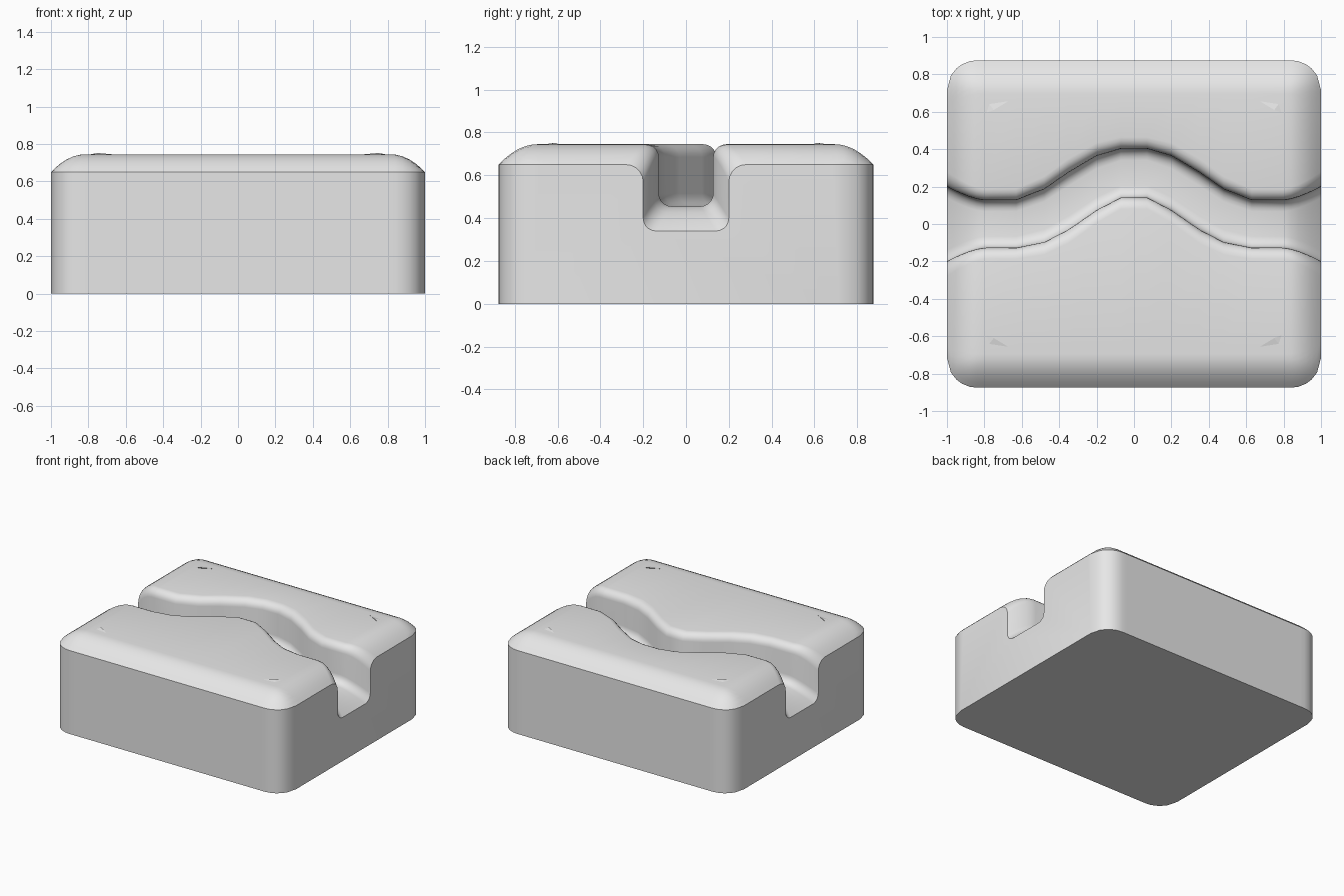
import bpy
import math

cube = bpy.data.objects.get("Cube")
if cube:
    bpy.data.objects.remove(cube, do_unlink=True)

HX, HY, CORNER = 1.0, 0.875, 0.16
RIM, TOP, BEVEL = 0.65, 0.745, 0.18

grey = bpy.data.materials.new("light_grey")
grey.use_nodes = True
colour = (0.8, 0.8, 0.8, 1)
grey.diffuse_color = colour
grey.node_tree.nodes["Principled BSDF"].inputs["Base Color"].default_value = colour


def make_object(name, verts, faces):
    mesh = bpy.data.meshes.new(name)
    mesh.from_pydata(verts, [], faces)
    mesh.materials.append(grey)
    obj = bpy.data.objects.new(name, mesh)
    bpy.context.collection.objects.link(obj)
    bpy.ops.object.select_all(action='DESELECT')
    obj.select_set(True)
    bpy.context.view_layer.objects.active = obj
    bpy.ops.object.mode_set(mode='EDIT')
    bpy.ops.mesh.select_all(action='SELECT')
    bpy.ops.mesh.normals_make_consistent(inside=False)
    bpy.ops.object.mode_set(mode='OBJECT')
    return obj


def top_height(x, y):
    """Height of the softly rounded top, by distance from the plan outline."""
    qx, qy = abs(x) - HX + CORNER, abs(y) - HY + CORNER
    sd = math.hypot(max(qx, 0), max(qy, 0)) + min(max(qx, qy), 0) - CORNER
    inset = max(0, min(1, -sd / BEVEL))
    return TOP - (TOP - RIM) * (1 - inset) ** 2


def half_section(x, side):
    """One side of the cross-section, from the outer foot to the groove floor."""
    over = max(0, abs(x) - HX + CORNER)
    edge = HY - CORNER + math.sqrt(max(0, CORNER ** 2 - over ** 2))
    flare = max(0, (abs(x) - 0.8) / 0.2) ** 1.5
    # winding groove path, widened where it runs diagonally
    k = math.pi / 0.65
    inside = abs(x) < 0.65
    centre = 0.14 * (1 + math.cos(k * x)) if inside else 0
    slope = 0.14 * k * math.sin(k * x) if inside else 0
    stretch = math.hypot(1, slope)
    width = 0.127 + 0.073 * flare
    floor = 0.455 - 0.115 * flare
    lip = 0.06 + 0.02 * flare
    fillet = 0.06

    pts = [(side * edge, 0)]
    for i in range(7):
        y = side * (edge - BEVEL * i / 6)
        pts.append((y, top_height(x, y)))
    lip_top = top_height(x, centre + side * (width + lip) * stretch)
    steps = [math.pi / 2 * i / 5 for i in range(6)]
    for a in steps:
        off = width + lip - lip * math.sin(a)
        pts.append((centre + side * off * stretch, lip_top - lip + lip * math.cos(a)))
    for a in steps:
        off = width - fillet + fillet * math.cos(a)
        pts.append((centre + side * off * stretch, floor + fillet - fillet * math.sin(a)))
    return pts


# Block lofted along x, with the groove in its cross-section
half = [0.07, 0.2, 0.35, 0.48, 0.63, 0.8, 0.84, 0.88, 0.92, 0.95, 0.979, 1.0]
stations = [-x for x in reversed(half)] + half
verts, faces = [], []
for x in stations:
    ring = half_section(x, -1) + half_section(x, 1)[::-1]
    verts += [(x, y, z) for y, z in ring]
n = len(ring)
for s in range(len(stations) - 1):
    for i in range(n):
        j = (i + 1) % n
        faces.append((s * n + i, s * n + j, (s + 1) * n + j, (s + 1) * n + i))
faces.append(tuple(range(n)))
faces.append(tuple(range(len(verts) - n, len(verts))))
block = make_object("grooved_block", verts, faces)
bpy.ops.object.shade_smooth_by_angle(angle=math.radians(35))

# Small wedge marks near the four top corners
for sx, side_name in ((1, "left"), (-1, "right")):
    for sy, end_name in ((1, "back"), (-1, "front")):
        def on_top(x, y, lift):
            return (sx * x, sy * y, top_height(x, y) + lift)
        wedge = [on_top(0.80, 0.59, -0.002), on_top(0.65, 0.67, -0.002),
                 on_top(0.75, 0.61, 0.007), on_top(0.78, 0.65, -0.002)]
        make_object(f"corner_mark_{end_name}_{side_name}", wedge,
                    [(0, 1, 2), (1, 3, 2), (3, 0, 2), (0, 3, 1)])
